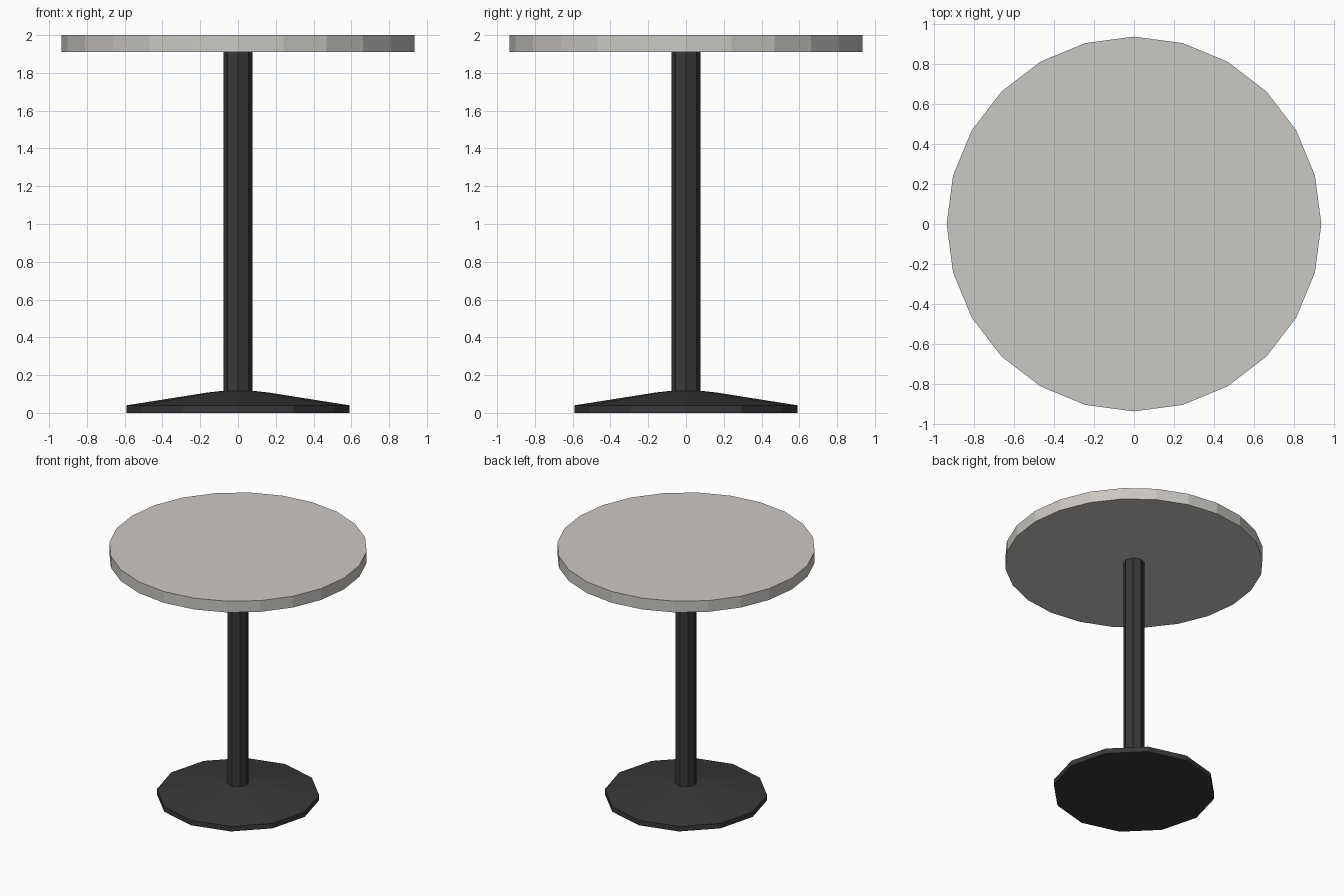
import bpy
import bmesh
from math import cos, sin, tau

cube = bpy.data.objects.get("Cube")
if cube:
    bpy.data.objects.remove(cube, do_unlink=True)


def make_material(name, colour):
    mat = bpy.data.materials.new(name)
    mat.use_nodes = True
    mat.diffuse_color = colour
    mat.node_tree.nodes["Principled BSDF"].inputs["Base Color"].default_value = colour
    return mat


def lathe(name, profile, sides, mat):
    """Flat-shaded solid of revolution from (radius, height) pairs, capped at both ends."""
    bm = bmesh.new()
    rings = [[bm.verts.new((r * cos(tau * i / sides), r * sin(tau * i / sides), z))
              for i in range(sides)] for r, z in profile]
    for low, high in zip(rings, rings[1:]):
        for i in range(sides):
            j = (i + 1) % sides
            bm.faces.new((low[i], low[j], high[j], high[i]))
    bm.faces.new(rings[0][::-1])
    bm.faces.new(rings[-1])
    mesh = bpy.data.meshes.new(name)
    bm.to_mesh(mesh)
    bm.free()
    mesh.materials.append(mat)
    obj = bpy.data.objects.new(name, mesh)
    bpy.context.collection.objects.link(obj)
    return obj


pale_stone = make_material("pale_stone", (0.60, 0.58, 0.55, 1))
dark_metal = make_material("dark_metal", (0.04, 0.04, 0.04, 1))

# Round top, slim column and shallow sloping foot
lathe("table_top", [(0.935, 1.91), (0.935, 2.0)], 24, pale_stone)
lathe("column", [(0.078, 0.1), (0.078, 1.91)], 8, dark_metal)
lathe("foot", [(0.59, 0), (0.59, 0.04), (0.16, 0.108), (0.078, 0.117)], 12, dark_metal)
